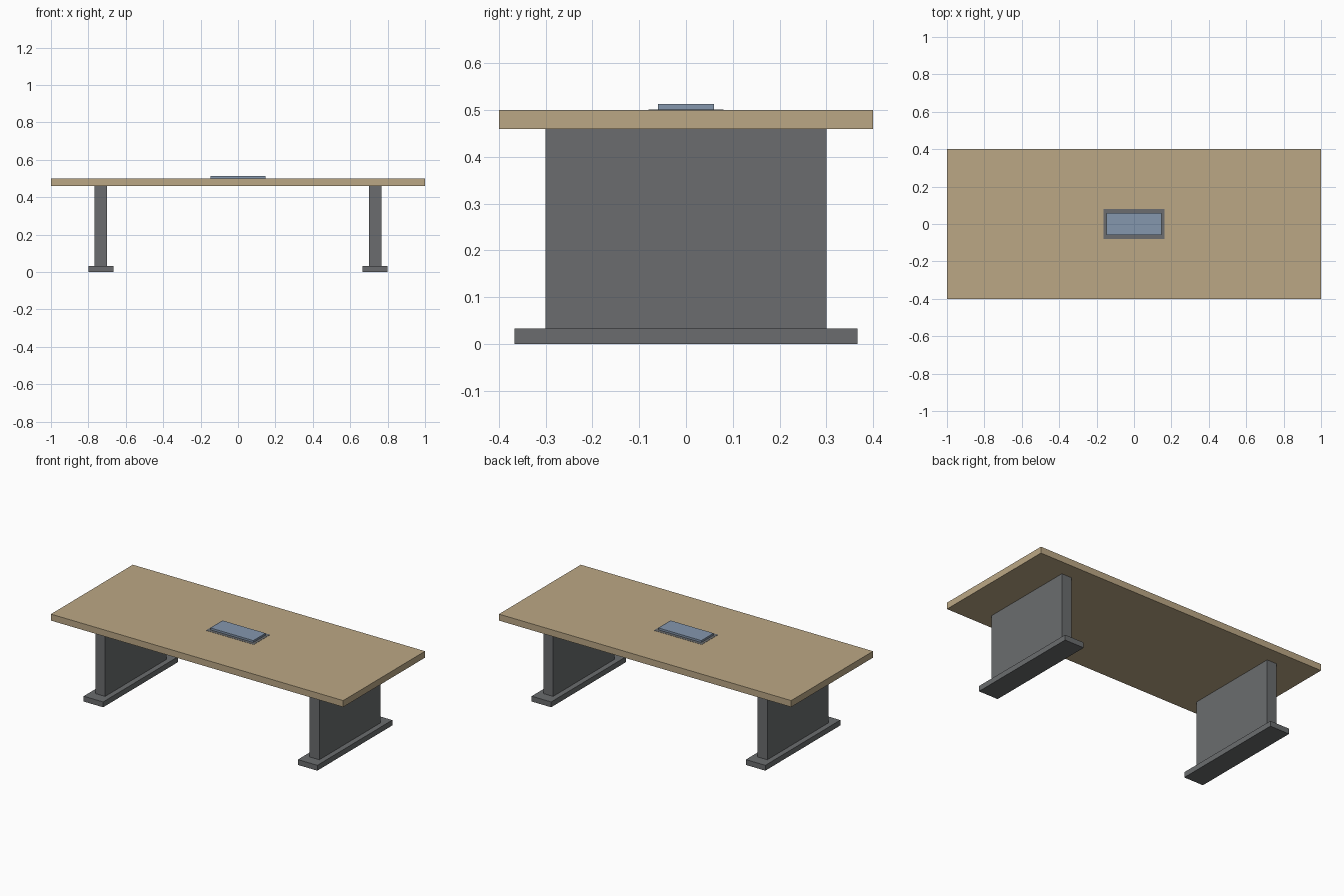
import bpy

# Remove the default cube
cube = bpy.data.objects.get("Cube")
if cube:
    bpy.data.objects.remove(cube, do_unlink=True)


def make_material(name, rgb):
    mat = bpy.data.materials.new(name)
    mat.use_nodes = True
    color = (*rgb, 1.0)
    mat.diffuse_color = color
    mat.node_tree.nodes["Principled BSDF"].inputs["Base Color"].default_value = color
    return mat


def box(name, mat, x, width, depth, bottom, top):
    """Box centred on y = 0, spanning bottom to top in z."""
    bpy.ops.mesh.primitive_cube_add(size=1, location=(x, 0, (bottom + top) / 2))
    obj = bpy.context.object
    obj.name = name
    obj.scale = (width, depth, top - bottom)
    bpy.ops.object.transform_apply(location=False, rotation=False, scale=True)
    obj.data.materials.append(mat)
    return obj


wood = make_material("light wood", (0.50, 0.39, 0.235))
metal = make_material("dark grey metal", (0.145, 0.152, 0.158))
blue = make_material("blue grey lid", (0.235, 0.31, 0.42))

# Tabletop
box("tabletop", wood, 0, 2.0, 0.8, 0.46, 0.5)

# Panel legs on flat feet
for side, sign in (("left", 1), ("right", -1)):
    x = sign * 0.733
    box(side + "_foot", metal, x, 0.133, 0.733, 0, 0.033)
    box(side + "_leg_panel", metal, x, 0.067, 0.6, 0.033, 0.46)

# Cable port in the middle of the top: thin rim and raised lid
box("port_rim", metal, 0, 0.327, 0.16, 0.495, 0.501)
box("port_lid", blue, 0, 0.293, 0.12, 0.5, 0.513)
